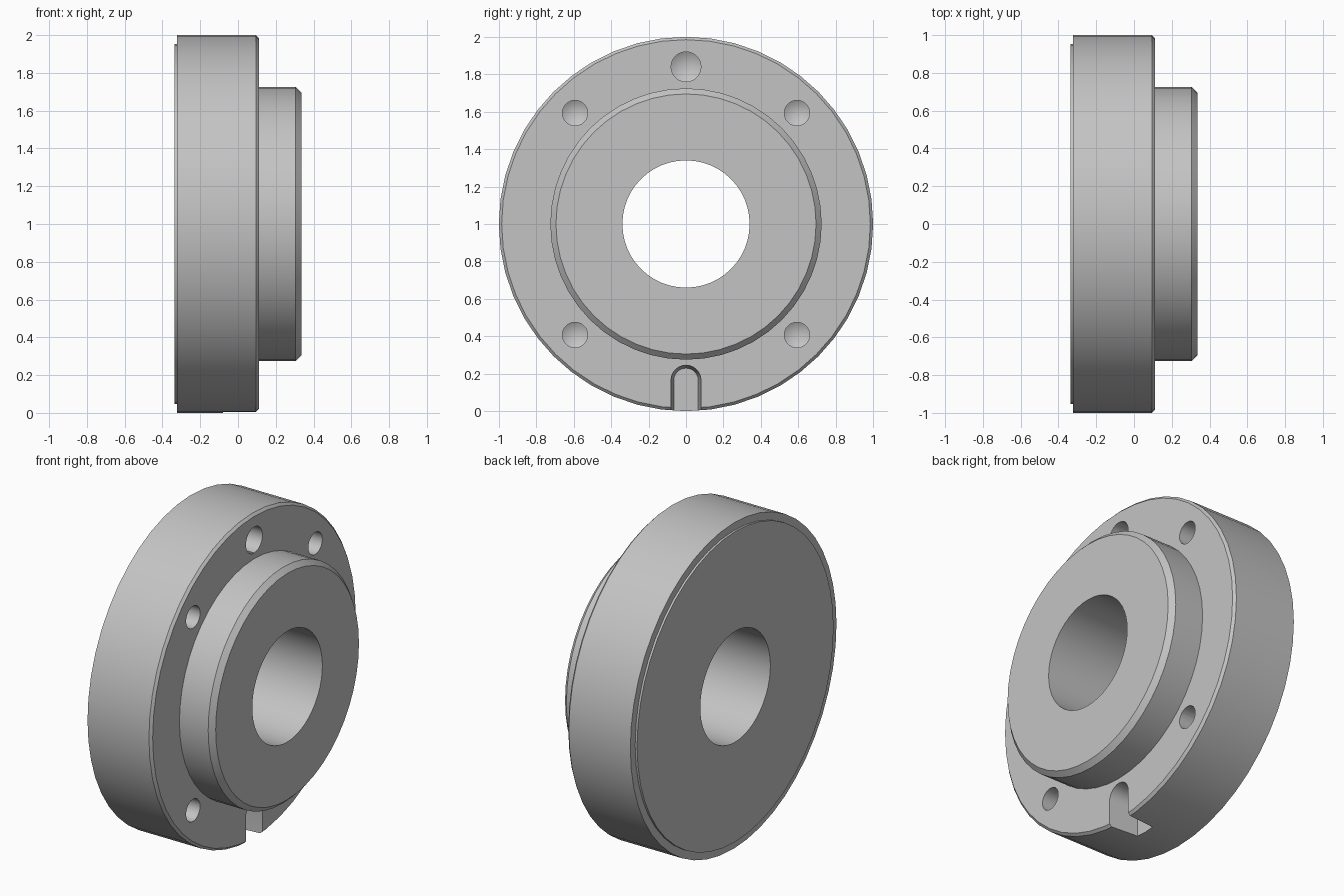
import bpy, bmesh, math
from mathutils import Matrix, Vector

cube = bpy.data.objects.get("Cube")
if cube:
    bpy.data.objects.remove(cube, do_unlink=True)

grey = bpy.data.materials.new("plain_grey")
grey.use_nodes = True
COLOUR = (0.55, 0.55, 0.55, 1)
grey.diffuse_color = COLOUR
grey.node_tree.nodes["Principled BSDF"].inputs["Base Color"].default_value = COLOUR


def finish(name, bm):
    bmesh.ops.remove_doubles(bm, verts=bm.verts, dist=1e-5)
    bmesh.ops.recalc_face_normals(bm, faces=bm.faces)
    mesh = bpy.data.meshes.new(name)
    bm.to_mesh(mesh)
    bm.free()
    mesh.materials.append(grey)
    obj = bpy.data.objects.new(name, mesh)
    bpy.context.collection.objects.link(obj)
    return obj


def lathe(name, profile, y, z, sides, closed):
    """Turn (x, radius) points around an axis parallel to x."""
    bm = bmesh.new()
    verts = [bm.verts.new((x, y, z + r)) for x, r in profile]
    edges = [bm.edges.new(pair) for pair in zip(verts, verts[1:])]
    if closed:
        edges.append(bm.edges.new((verts[-1], verts[0])))
    bmesh.ops.spin(bm, geom=verts + edges, cent=(0, y, z), axis=(1, 0, 0),
                   angle=math.tau, steps=sides, use_duplicate=False)
    return finish(name, bm)


# Flange with back lip, stepped boss and through bore
flange = lathe("flange_with_boss", [
    (-0.335, 0.34), (-0.335, 0.953), (-0.322, 0.953), (-0.322, 1.0),
    (0.095, 1.0), (0.11, 0.985), (0.11, 0.725), (0.305, 0.725),
    (0.335, 0.695), (0.335, 0.34)], 0, 1, 48, True)

# Drilled blind holes with conical bottoms
cutters = []


def drill(name, y, z, r):
    cutters.append(lathe(name, [(0.2, 0), (0.2, r), (-0.12, r),
                                (-0.12 - 0.58 * r, 0)], y, z, 24, False))


drill("top_hole_cutter", 0, 1.84, 0.08)
for y in (-0.593, 0.593):
    for z in (0.407, 1.593):
        drill("side_hole_cutter", y, z, 0.068)

# Round-topped slot at the bottom rim, narrowing slightly with depth
bm = bmesh.new()
rings = []
for x, r in ((-0.08, 0.065), (0.13, 0.082)):
    outline = [(-r, -0.1)]
    outline += [(-r * math.cos(math.pi * i / 12), 0.165 + r * math.sin(math.pi * i / 12))
                for i in range(13)]
    outline.append((r, -0.1))
    rings.append([bm.verts.new((x, y, z)) for y, z in outline])
for ring in rings:
    bm.faces.new(ring)
count = len(rings[0])
for i in range(count):
    j = (i + 1) % count
    bm.faces.new((rings[0][i], rings[0][j], rings[1][j], rings[1][i]))
cutters.append(finish("slot_cutter", bm))

# Cut the holes and slot, then shade smooth with sharp edges kept
bpy.ops.object.select_all(action="DESELECT")
flange.select_set(True)
bpy.context.view_layer.objects.active = flange
for cutter in cutters:
    cutter.hide_render = True
    mod = flange.modifiers.new("cut", "BOOLEAN")
    mod.operation = "DIFFERENCE"
    mod.solver = "EXACT"
    mod.object = cutter
    bpy.ops.object.modifier_apply(modifier=mod.name)
for cutter in cutters:
    bpy.data.objects.remove(cutter, do_unlink=True)
bpy.ops.object.shade_smooth_by_angle(angle=math.radians(25))
